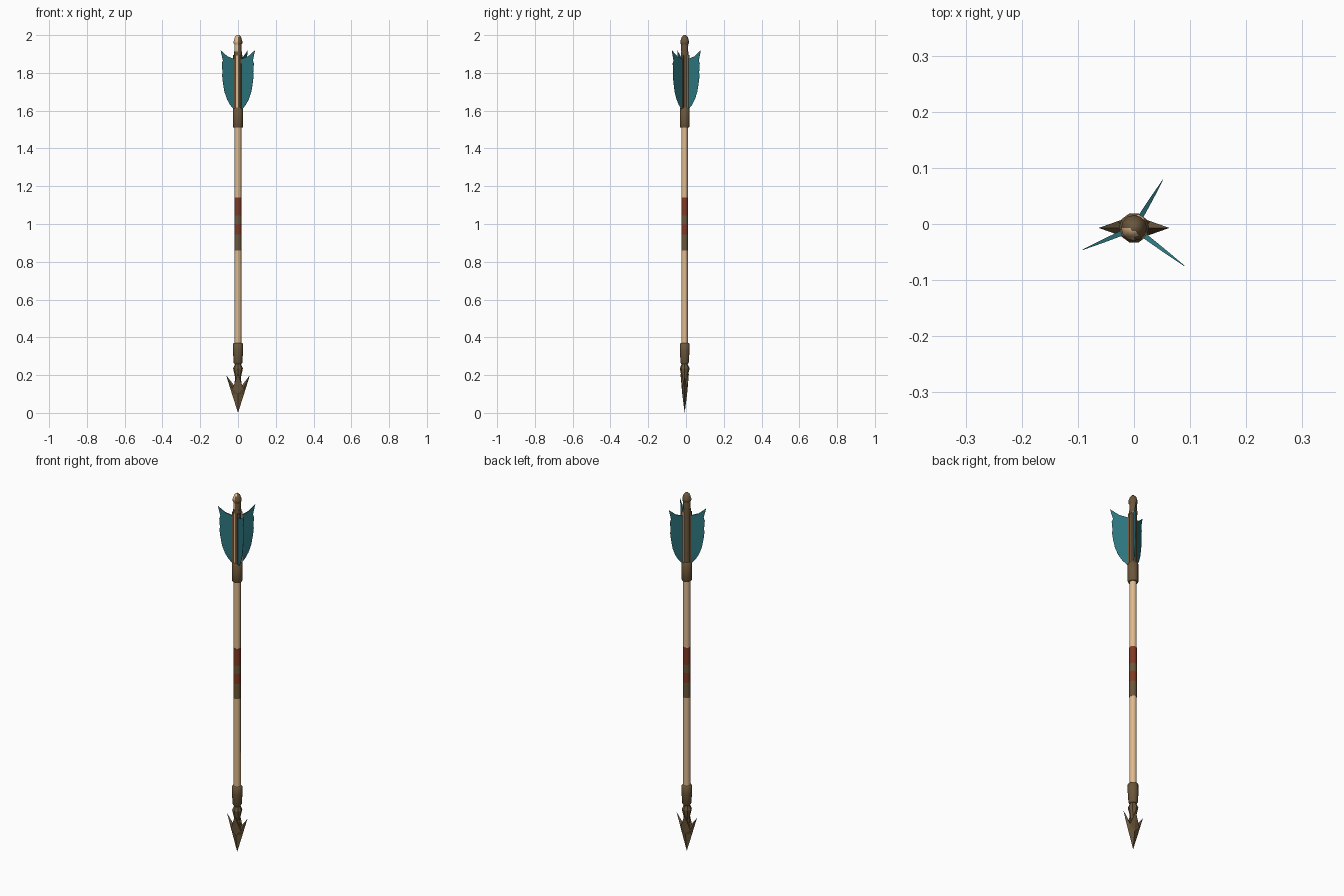
import bpy, bmesh, math
from mathutils import Matrix, Vector

if "Cube" in bpy.data.objects:
    bpy.data.objects.remove(bpy.data.objects["Cube"])

AXIS_Y = -0.007  # the shaft sits slightly forward of centre


def material(name, rgb):
    m = bpy.data.materials.new(name)
    m.diffuse_color = (*rgb, 1)
    m.use_nodes = True
    m.node_tree.nodes["Principled BSDF"].inputs["Base Color"].default_value = m.diffuse_color
    return m


TAN = material("pale wood", (0.74, 0.49, 0.27))
BROWN = material("brown leather", (0.15, 0.095, 0.042))
RED = material("red paint", (0.22, 0.042, 0.018))
TEAL = material("teal feather", (0.026, 0.18, 0.21))


def finish(bm, name, mat, smooth=None, turn=0):
    bmesh.ops.remove_doubles(bm, verts=bm.verts, dist=1e-5)
    bmesh.ops.recalc_face_normals(bm, faces=bm.faces)
    bm.transform(Matrix.Translation((0, AXIS_Y, 0)) @ Matrix.Rotation(turn, 4, 'Z'))
    me = bpy.data.meshes.new(name)
    bm.to_mesh(me)
    bm.free()
    me.materials.append(mat)
    ob = bpy.data.objects.new(name, me)
    bpy.context.collection.objects.link(ob)
    if smooth:
        bpy.context.view_layer.objects.active = ob
        ob.select_set(True)
        bpy.ops.object.shade_smooth_by_angle(angle=math.radians(smooth))
        ob.select_set(False)
    return ob


def lathe(name, profile, mat, sides=10, smooth=50):
    """Closed turned part from (radius, z) points."""
    bm = bmesh.new()
    rings = [[bm.verts.new((r * math.cos(2 * math.pi * i / sides),
                            r * math.sin(2 * math.pi * i / sides), z))
              for i in range(sides)] for r, z in profile]
    for a, b in zip(rings, rings[1:]):
        for i in range(sides):
            j = (i + 1) % sides
            bm.faces.new((a[i], a[j], b[j], b[i]))
    bm.faces.new(rings[0])
    bm.faces.new(rings[-1])
    return finish(bm, name, mat, smooth)


def pale_front(ob):
    """Pale wood on the front left faces."""
    ob.data.materials.append(TAN)
    for f in ob.data.polygons:
        f.material_index = int(f.center.y < AXIS_Y - 0.002 and f.center.x < 0.003)


# Shaft, with a darker sleeve under the feathers
lathe("shaft", [(0.018, 0.3), (0.018, 1.6)], TAN)
pale_front(lathe("feather_sleeve", [(0.019, 1.6), (0.019, 1.91)], BROWN, 12))

# Painted and wrapped bands at the middle
for i, (z0, z1, mat) in enumerate([(0.86, 0.945, BROWN), (0.945, 1.0, RED),
                                   (1.0, 1.045, BROWN), (1.045, 1.14, RED)]):
    lathe(f"middle_band_{i + 1}", [(0.019, z0), (0.019, z1)], mat)

# Leather collars
lathe("head_collar", [(0.018, 0.258), (0.023, 0.266), (0.027, 0.33),
                      (0.027, 0.365), (0.022, 0.37)], BROWN)
lathe("feather_collar", [(0.024, 1.51), (0.027, 1.515), (0.027, 1.61),
                         (0.022, 1.617)], BROWN)

# Nock at the top end
lathe("nock_ring", [(0.021, 1.893), (0.021, 1.912)], BROWN)
pale_front(lathe("nock", [(0.018, 1.91), (0.019, 1.945), (0.018, 1.95),
                          (0.023, 1.957), (0.023, 1.968), (0.016, 1.99),
                          (0.006, 2.0)], BROWN, 12))

# Neck of the arrow head
lathe("head_neck", [(0.014, 0.17), (0.018, 0.2), (0.026, 0.235),
                    (0.016, 0.258), (0.016, 0.27)], BROWN, 8, 30)

# Barbed head: one quarter of the ridged blade, mirrored four ways
bm = bmesh.new()
P = dict(tip=(0, 0, 0), edge=(0.032, 0, 0.1), barb=(0.063, 0, 0.2),
         notch=(0.02, 0, 0.145), ridge=(0.029, 0.012, 0.13),
         spine=(0, 0.013, 0.1), top=(0, 0.022, 0.205), core=(0.013, 0, 0.205),
         mid=(0, 0, 0.205))
QUARTER = ["tip edge spine", "edge ridge spine", "edge barb ridge",
           "barb notch ridge", "ridge notch top", "ridge top spine",
           "notch core top", "core mid top"]
for sx in (1, -1):
    for sy in (1, -1):
        for face in QUARTER:
            bm.faces.new([bm.verts.new((P[k][0] * sx, P[k][1] * sy, P[k][2]))
                          for k in face.split()])
finish(bm, "arrow_head", BROWN)

# Feather outline: (inner z, outer radius, outer z), bottom to top
VANE = [(1.605, 0.022, 1.605), (1.63, 0.045, 1.63), (1.66, 0.063, 1.66),
        (1.7, 0.078, 1.7), (1.74, 0.087, 1.75), (1.77, 0.092, 1.79),
        (1.79, 0.089, 1.8), (1.82, 0.093, 1.85), (1.84, 0.087, 1.865),
        (1.87, 0.1, 1.92)]


def vane(name, angle, scale):
    bm = bmesh.new()
    sheets = []
    for side in (1, -1):
        rows = []
        for zi, r, zo in VANE:
            r *= scale
            mid = 0.014 + (r - 0.014) * 0.55
            rows.append([bm.verts.new(p) for p in (
                (0.014, side * 0.005, zi),
                (mid, side * 0.003, zi + (zo - zi) * 0.35),
                (r, side * 0.0005, zo))])
        for a, b in zip(rows, rows[1:]):
            for c in (0, 1):
                bm.faces.new((a[c], a[c + 1], b[c + 1], b[c]))
        sheets.append(rows)
    # close the rim between both sides
    p, q = sheets
    for c in (0, 1):
        for k in (0, -1):
            bm.faces.new((p[k][c], p[k][c + 1], q[k][c + 1], q[k][c]))
    for a, b, c, d in zip(p, p[1:], q[1:], q):
        bm.faces.new((a[2], b[2], c[2], d[2]))
    finish(bm, name, TEAL, 30, angle)


def quill(name, angle, mat):
    bm = bmesh.new()
    bmesh.ops.create_cube(bm, size=1)
    bm.transform(Matrix.Translation((0.018, 0, 1.75))
                 @ Matrix.Diagonal((0.014, 0.014, 0.29, 1)))
    finish(bm, name, mat, None, angle)


# Three feathers with their quills
for i, (deg, scale, mat) in enumerate([(59, 1.0, TAN), (203, 1.0, BROWN),
                                       (-37, 1.13, BROWN)]):
    vane(f"feather_{i + 1}", math.radians(deg), scale)
    quill(f"feather_quill_{i + 1}", math.radians(deg), mat)
